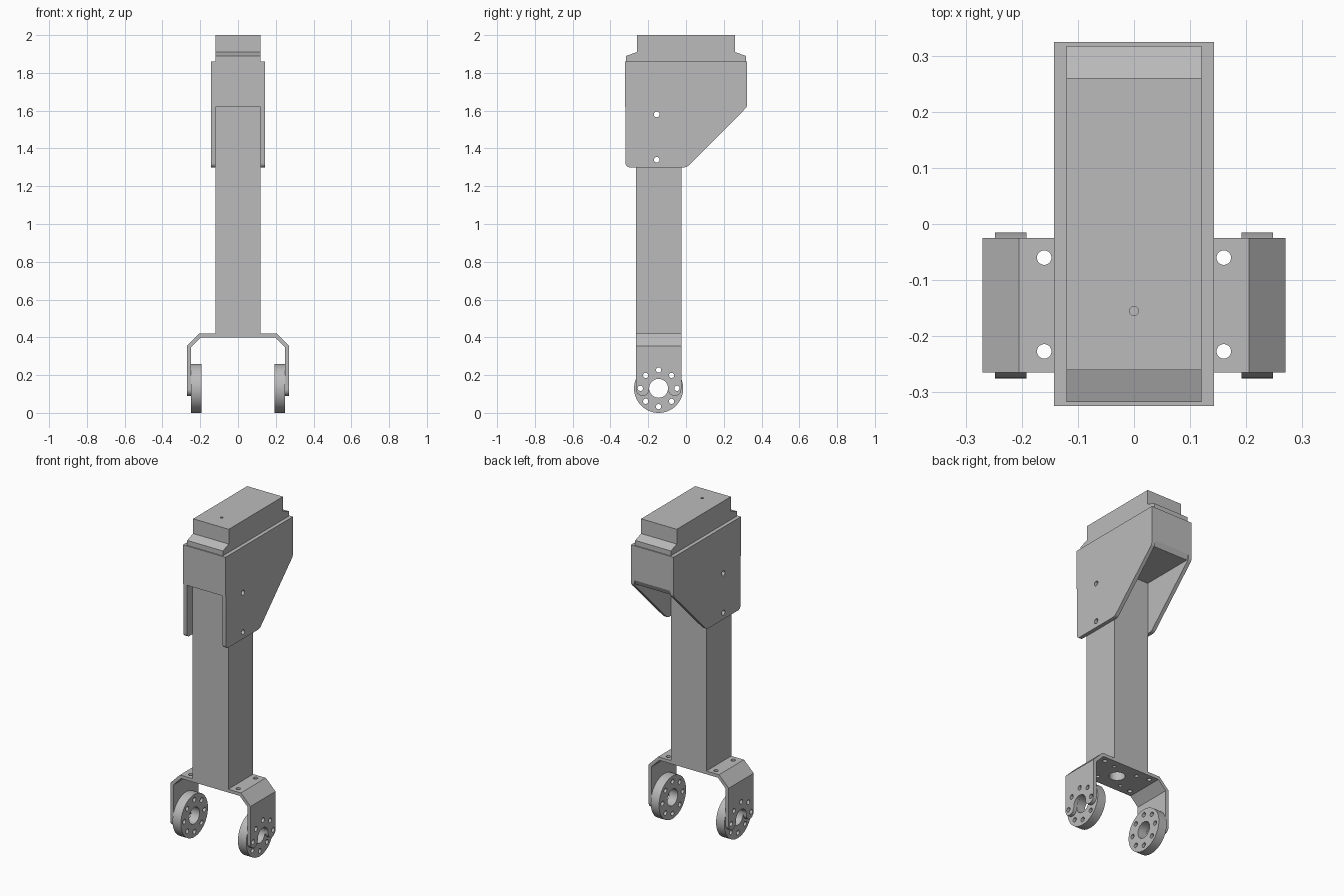
import bpy, bmesh
from math import sin, cos, pi
from mathutils import Vector, Matrix

if "Cube" in bpy.data.objects:
    bpy.data.objects.remove(bpy.data.objects["Cube"])

grey = bpy.data.materials.new("plain grey")
grey.use_nodes = True
colour = (0.5, 0.5, 0.5, 1)
grey.diffuse_color = colour
grey.node_tree.nodes["Principled BSDF"].inputs["Base Color"].default_value = colour

AXLE_Y, AXLE_Z = -0.145, 0.13
POST_FRONT, POST_BACK = -0.265, -0.025


def finish(name, bm):
    bmesh.ops.recalc_face_normals(bm, faces=bm.faces)
    mesh = bpy.data.meshes.new(name)
    bm.to_mesh(mesh)
    bm.free()
    mesh.materials.append(grey)
    obj = bpy.data.objects.new(name, mesh)
    bpy.context.collection.objects.link(obj)
    return obj


def extrude(name, outline, axis, start, end):
    """Extrude a 2D outline: (y, z) along x, or (x, z) along y."""
    bm = bmesh.new()
    place = (lambda a, b: (start, a, b)) if axis == "x" else (lambda a, b: (a, start, b))
    face = bm.faces.new([bm.verts.new(place(a, b)) for a, b in outline])
    new = bmesh.ops.extrude_face_region(bm, geom=[face])["geom"]
    step = Vector((end - start, 0, 0) if axis == "x" else (0, end - start, 0))
    bmesh.ops.translate(bm, vec=step, verts=[v for v in new if isinstance(v, bmesh.types.BMVert)])
    return finish(name, bm)


def box(name, x0, x1, y0, y1, z0, z1):
    return extrude(name, [(y0, z0), (y1, z0), (y1, z1), (y0, z1)], "x", x0, x1)


def arc(cy, cz, r, a0, a1, n=12):
    return [(cy + r * cos(a0 + (a1 - a0) * i / n), cz + r * sin(a0 + (a1 - a0) * i / n))
            for i in range(n + 1)]


def cylinders(name, items, axis):
    """One mesh of cylinders, each (centre, radius, length, sides)."""
    bm = bmesh.new()
    turn = Matrix.Rotation(pi / 2, 4, "Y") if axis == "x" else Matrix()
    for centre, r, length, sides in items:
        bmesh.ops.create_cone(bm, cap_ends=True, segments=sides, radius1=r, radius2=r,
                              depth=length, matrix=Matrix.Translation(centre) @ turn)
    return finish(name, bm)


def drill(obj, items, axis):
    cutter = cylinders("drill_cutter", items, axis)
    cutter.hide_render = True
    mod = obj.modifiers.new("holes", "BOOLEAN")
    mod.operation, mod.object, mod.solver = "DIFFERENCE", cutter, "EXACT"
    bpy.context.view_layer.update()
    result = bpy.data.meshes.new_from_object(
        obj.evaluated_get(bpy.context.evaluated_depsgraph_get()))
    obj.modifiers.clear()
    obj.data = result
    bpy.data.objects.remove(cutter)


def smooth(obj):
    bpy.ops.object.select_all(action="DESELECT")
    obj.select_set(True)
    bpy.context.view_layer.objects.active = obj
    bpy.ops.object.shade_smooth_by_angle(angle=pi / 6)


# Bolt holes running across the housing and post
cross_bolts = [((0, -0.155, z), 0.015, 1, 20) for z in (1.34, 1.58)]

# Post
post = box("post", -0.12, 0.12, POST_FRONT, POST_BACK, 0.42, 1.63)
drill(post, cross_bolts, "x")
drill(post, [((0, AXLE_Y, 0.42), 0.045, 0.1, 32)], "z")

# Housing: a block on top with a side cheek on each side
block = extrude("housing_block", [(-0.324, 1.62), (0.31, 1.62), (0.324, 1.65),
                                  (0.324, 1.86), (-0.324, 1.86)], "x", -0.143, 0.143)
cheek_outline = (arc(-0.298, 1.322, 0.022, pi, 1.5 * pi, 5)
                 + arc(-0.01, 1.335, 0.035, 1.5 * pi, 1.75 * pi, 5)
                 + arc(0.289, 1.635, 0.035, 1.75 * pi, 2 * pi, 5)
                 + [(0.324, 1.86), (-0.32, 1.86)])
for side, s in (("left", 1), ("right", -1)):
    cheek = extrude(side + "_housing_cheek", cheek_outline, "x", s * 0.12, s * 0.143)
    drill(cheek, cross_bolts, "x")
    smooth(cheek)

# Stepped cap with sloping shoulders
half = [(0.317, 1.86), (0.317, 1.89), (0.26, 1.91), (0.26, 2.0)]
cap = extrude("cap", half + [(-y, z) for y, z in reversed(half)], "x", -0.12, 0.12)
drill(cap, [((0, -0.155, 2.0), 0.008, 0.08, 16)], "z")

# Fork bridge, bent down at both ends
outer = [(0.27, 0.355), (0.205, 0.42)]
inner = [(0.197, 0.4), (0.25, 0.347), (0.27, 0.347)]
right_half = [outer[1], outer[0], inner[2], inner[1], inner[0]]
bridge = extrude("fork_bridge", right_half + [(-x, z) for x, z in reversed(right_half)],
                 "y", POST_FRONT, POST_BACK)
bridge_holes = [((x, y, 0.41), 0.013, 0.2, 20)
                for x in (-0.16, -0.09, 0.09, 0.16) for y in (-0.227, -0.06)
                if abs(x) > 0.1]
bridge_holes += [((x, AXLE_Y + y, 0.4), 0.011, 0.03, 16)
                 for x in (-0.08, 0.08) for y in (-0.07, 0.07)]
bridge_holes.append(((0, AXLE_Y, 0.41), 0.045, 0.2, 32))
drill(bridge, bridge_holes, "z")

# Fork legs with an open axle slot, and drilled wheel hubs
ring = [((0, AXLE_Y + 0.097 * cos(i * pi / 4), AXLE_Z + 0.097 * sin(i * pi / 4)), 0.014, 1, 20)
        for i in range(8)]
leg_outline = ([(POST_FRONT, 0.347)]
               + arc(-0.23, 0.125, 0.035, pi, 2 * pi)
               + arc(AXLE_Y, AXLE_Z, 0.05, pi, 0, 16)
               + arc(-0.06, 0.125, 0.035, pi, 2 * pi)
               + [(POST_BACK, 0.347)])
for side, s in (("left", 1), ("right", -1)):
    leg = extrude(side + "_fork_leg", leg_outline, "x", s * 0.249, s * 0.27)
    drill(leg, ring, "x")
    smooth(leg)
    hub = cylinders(side + "_hub", [((s * 0.22, AXLE_Y, AXLE_Z), 0.13, 0.056, 64)], "x")
    drill(hub, ring + [((0, AXLE_Y, AXLE_Z), 0.05, 1, 40)], "x")
    smooth(hub)
